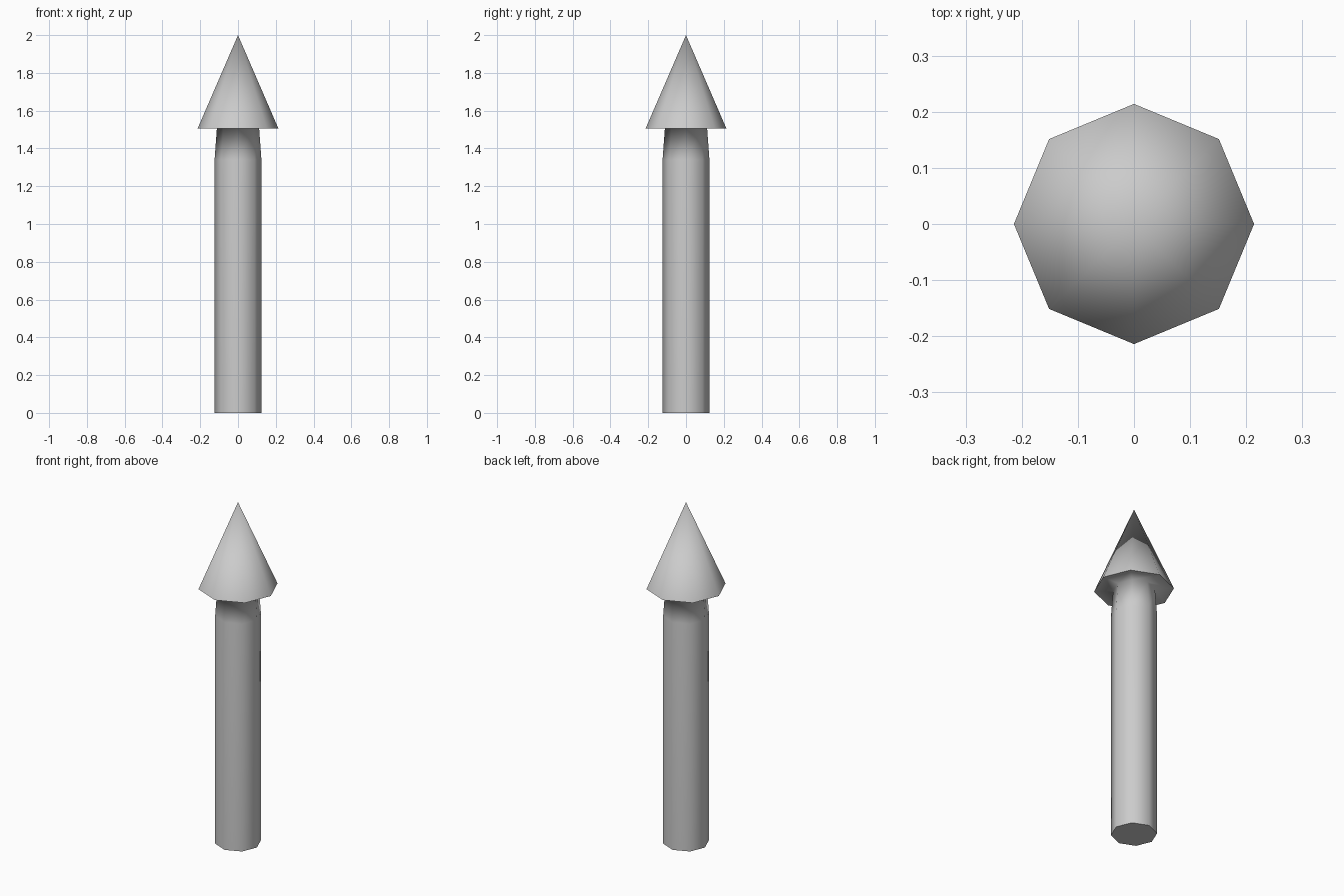
import bpy, bmesh, math

if "Cube" in bpy.data.objects:
    bpy.data.objects.remove(bpy.data.objects["Cube"])

SIDES = 8
# (radius, height, hard edge ring)
PROFILE = [
    (0.124, 0.0, True),      # foot of shaft
    (0.124, 1.34, False),    # start of taper
    (0.112, 1.505, False),   # neck under the head
    (0.214, 1.505, True),    # rim of the head
]

bm = bmesh.new()


def ring(radius, z):
    return [bm.verts.new((radius * math.cos(math.tau * i / SIDES),
                          radius * math.sin(math.tau * i / SIDES), z))
            for i in range(SIDES)]


rings = [ring(r, z) for r, z, _ in PROFILE]

# Shaft, neck and underside of the head
for low, high in zip(rings, rings[1:]):
    for i in range(SIDES):
        j = (i + 1) % SIDES
        bm.faces.new((low[i], low[j], high[j], high[i]))

# Pointed head and flat foot
tip = bm.verts.new((0, 0, 2.0))
rim = rings[-1]
for i in range(SIDES):
    bm.faces.new((rim[i], rim[(i + 1) % SIDES], tip))
bm.faces.new(rings[0][::-1])

# Smooth shading with hard foot and rim edges
for face in bm.faces:
    face.smooth = True
for verts, (_, _, hard) in zip(rings, PROFILE):
    if hard:
        for i in range(SIDES):
            bm.edges.get((verts[i], verts[(i + 1) % SIDES])).smooth = False

bmesh.ops.recalc_face_normals(bm, faces=bm.faces)
mesh = bpy.data.meshes.new("pointed_post")
bm.to_mesh(mesh)
bm.free()
post = bpy.data.objects.new("pointed_post", mesh)
bpy.context.collection.objects.link(post)
